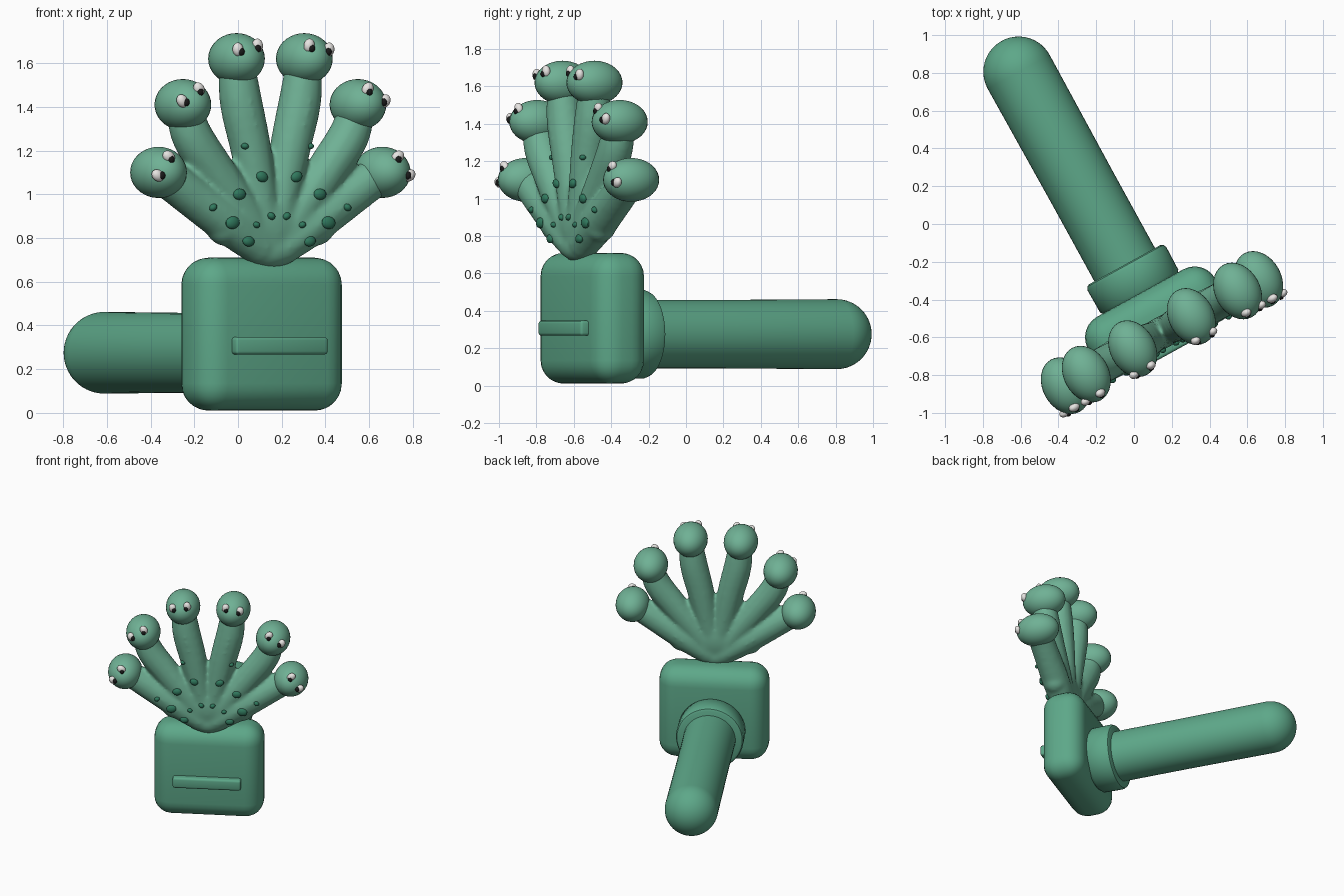
import bpy, bmesh, math
from mathutils import Matrix, Vector

if "Cube" in bpy.data.objects:
    bpy.data.objects.remove(bpy.data.objects["Cube"])

# Everything is built in the gadget's own frame (x across, y along the arm), then turned
FRAME = Matrix.Rotation(math.radians(28.8), 4, 'Z') @ Matrix.Translation((-0.147, 0, 0))


def material(name, rgb):
    m = bpy.data.materials.new(name)
    m.diffuse_color = (*rgb, 1)
    m.use_nodes = True
    m.node_tree.nodes["Principled BSDF"].inputs["Base Color"].default_value = m.diffuse_color
    return m


GREEN = material("green", (0.11, 0.39, 0.25))
SKIN = material("light_green", (0.16, 0.44, 0.30))
DARK = material("dark_green", (0.03, 0.19, 0.11))
WHITE = material("white", (0.8, 0.78, 0.76))
BLACK = material("black", (0.01, 0.01, 0.01))


def finish(name, bm, mat):
    bmesh.ops.recalc_face_normals(bm, faces=bm.faces)
    me = bpy.data.meshes.new(name)
    bm.to_mesh(me)
    bm.free()
    me.materials.append(mat)
    ob = bpy.data.objects.new(name, me)
    bpy.context.collection.objects.link(ob)
    ob.matrix_world = FRAME
    bpy.context.view_layer.objects.active = ob
    bpy.ops.object.select_all(action='DESELECT')
    ob.select_set(True)
    bpy.ops.object.shade_smooth_by_angle(angle=math.radians(40))
    return ob


def ball(bm, loc, size, rot=0.0, segs=16):
    m = (Matrix.Translation(loc) @ Matrix.Rotation(rot, 4, 'Y')
         @ Matrix.Diagonal((*size, 1)))
    bmesh.ops.create_uvsphere(bm, u_segments=segs, v_segments=segs // 2 + 2, radius=1, matrix=m)


def rounded_box(name, loc, size, r, mat, segs=6):
    bm = bmesh.new()
    bmesh.ops.create_cube(bm, size=1, matrix=Matrix.Translation(loc) @ Matrix.Diagonal((*size, 1)))
    bmesh.ops.bevel(bm, geom=bm.edges[:], offset=r, segments=segs, profile=0.5, affect='EDGES')
    return finish(name, bm, mat)


def lathe(name, profile, z, mat):
    # profile of (radius, y) turned about the arm axis
    bm = bmesh.new()
    vs = [bm.verts.new((r, y, z)) for r, y in profile]
    es = [bm.edges.new(p) for p in zip(vs, vs[1:])]
    bmesh.ops.spin(bm, geom=vs + es, cent=(0, 0, z), axis=(0, 1, 0),
                   angle=math.tau, steps=48, use_merge=True)
    bmesh.ops.remove_doubles(bm, verts=bm.verts, dist=1e-4)
    return finish(name, bm, mat)


# Cuff block with its front bar
rounded_box("cuff_block", (0, -0.491, 0.36), (0.77, 0.31, 0.70), 0.125, GREEN)
rounded_box("front_bar", (0, -0.655, 0.307), (0.48, 0.075, 0.08), 0.015, GREEN, 3)

# Round-ended arm and its collar
dome = [(0.187 * math.cos(a), 1.0 + 0.187 * math.sin(a))
        for a in [math.pi / 2 * i / 12 for i in range(13)]]
lathe("arm", [(0, -0.36), (0.183, -0.36), (0.183, 0.3)] + dome, 0.275, GREEN)
lathe("collar", [(0, -0.35), (0.215, -0.35), (0.236, -0.325), (0.238, -0.19),
                 (0.23, -0.172), (0.215, -0.165), (0, -0.165)], 0.275, GREEN)

# Hand: six fingers fanning out of a palm; paths are (x, z, radius)
PALM_Y = -0.575
PATHS = [
    [(0.06, 0.76, 0.085), (0.22, 0.87, 0.10), (0.40, 0.985, 0.095), (0.50, 1.05, 0.092), (0.584, 1.10, 0.09)],
    [(0.05, 0.78, 0.08), (0.15, 0.93, 0.09), (0.31, 1.13, 0.095), (0.41, 1.27, 0.095), (0.457, 1.41, 0.08)],
    [(0.02, 0.79, 0.08), (0.055, 0.98, 0.085), (0.105, 1.22, 0.095), (0.155, 1.43, 0.098), (0.177, 1.62, 0.08)],
]


def sample(path, n=9):
    # Catmull-Rom through the path points
    p = [Vector(q) for q in path]
    p = [2 * p[0] - p[1]] + p + [2 * p[-1] - p[-2]]
    for i in range(1, len(p) - 2):
        a, b, c, d = p[i - 1:i + 3]
        for k in range(n):
            t = k / n
            yield 0.5 * (2 * b + (c - a) * t + (2 * a - 5 * b + 4 * c - d) * t * t
                         + (3 * b - a - 3 * c + d) * t ** 3)


bm = bmesh.new()
for s in (-1, 1):
    for path in PATHS:
        for x, z, r in sample(path):
            ball(bm, (s * x, PALM_Y, z), (r, r, r))
    ball(bm, (s * 0.24, PALM_Y, 0.85), (0.085, 0.085, 0.085))
ball(bm, (0, PALM_Y, 0.86), (0.24, 0.085, 0.18), segs=24)
ball(bm, (0, PALM_Y, 0.74), (0.13, 0.08, 0.08), segs=24)
hand = finish("hand", bm, SKIN)
mod = hand.modifiers.new("merge", 'REMESH')
mod.mode = 'VOXEL'
mod.voxel_size = 0.014
mod.use_smooth_shade = True
mod = hand.modifiers.new("soften", 'SMOOTH')
mod.factor = 0.5
mod.iterations = 5
bpy.ops.object.modifier_apply(modifier="merge")
bpy.ops.object.modifier_apply(modifier="soften")

# Egg-shaped fingertips, each with a pair of small eyes set across the finger
EGG = Vector((0.12, 0.158, 0.117))
LEAN = [math.radians(a) for a in (56, 32, 10)]
tips, eyes, pupils = bmesh.new(), bmesh.new(), bmesh.new()
for s in (-1, 1):
    for path, lean in zip(PATHS, LEAN):
        c = Vector((s * path[-1][0], PALM_Y, path[-1][1]))
        ball(tips, c, EGG, segs=32)
        out = Vector((s * math.sin(lean), 0, math.cos(lean)))
        side = Vector((out.z, 0, -out.x))
        for k in (-1, 1):
            d = out * 0.052 + side * 0.052 * k
            d.y = -EGG.y * math.sqrt(max(0, 1 - (d.x / EGG.x) ** 2 - (d.z / EGG.z) ** 2))
            ball(eyes, c + d, (0.026, 0.022, 0.032), s * lean, 16)
            ball(pupils, c + d - side * 0.008 * k - out * 0.012 + Vector((0, -0.014, 0)),
                 (0.016, 0.014, 0.018), 0, 12)
finish("fingertips", tips, SKIN)
finish("eyes", eyes, WHITE)
finish("pupils", pupils, BLACK)

# Raised spots scattered over the palm side of the hand: (x, z, size)
SPOTS = [(0.35, 0.94, 0.020), (0.21, 1.00, 0.032), (0.25, 0.87, 0.036), (0.16, 0.785, 0.030),
         (0.09, 1.08, 0.030), (0.12, 0.86, 0.018), (0.04, 0.90, 0.020), (0.17, 1.22, 0.018)]
bm = bmesh.new()
for s in (-1, 1):
    for x, z, r in SPOTS:
        hit, loc, normal, _ = hand.ray_cast(Vector((s * x, -2, z)), Vector((0, 1, 0)))
        if hit:
            ball(bm, loc, (r, 0.018, r * 0.8), s * math.radians(-40 + 200 * x), 14)
finish("palm_spots", bm, DARK)
